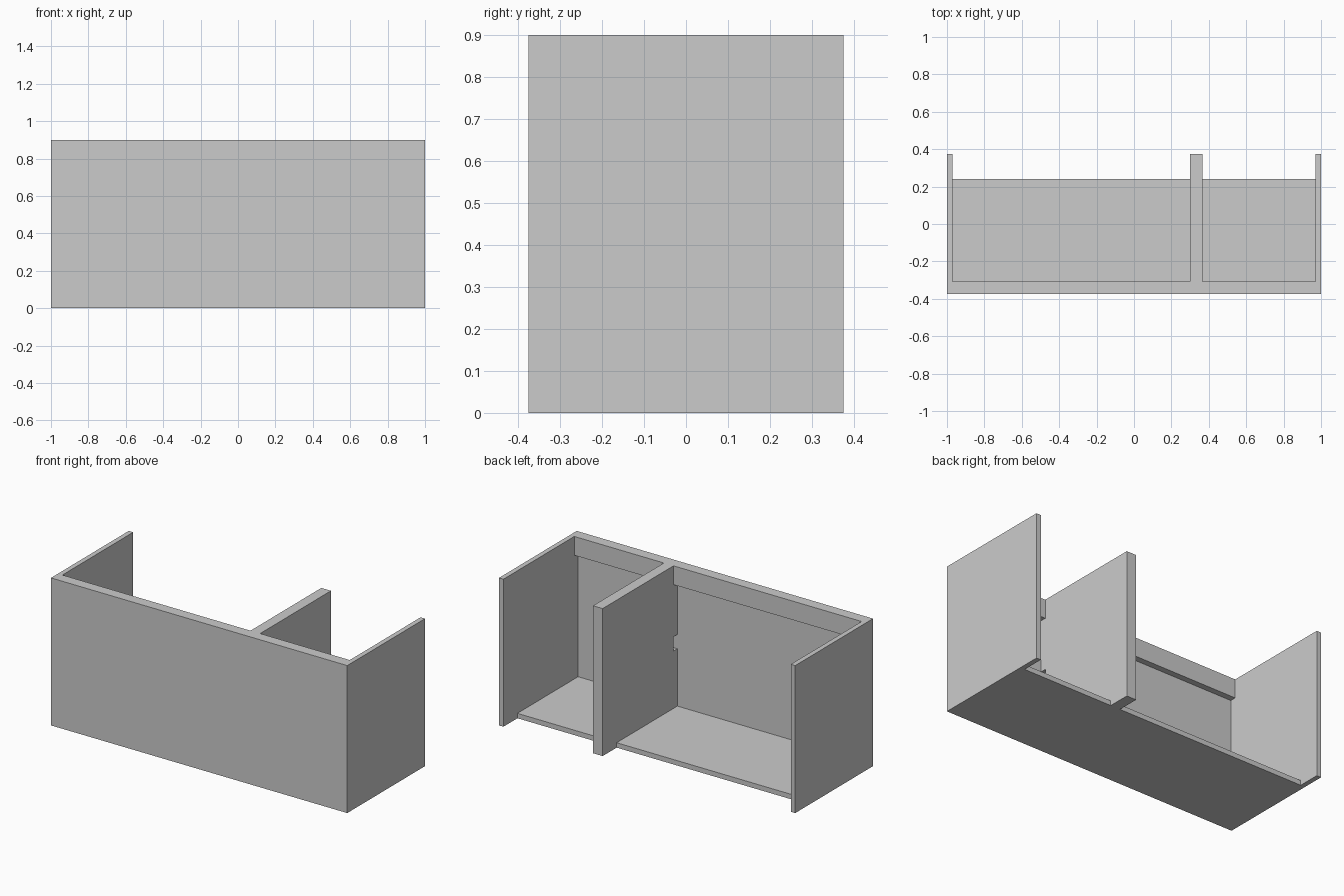
import bpy, bmesh

if "Cube" in bpy.data.objects:
    bpy.data.objects.remove(bpy.data.objects["Cube"])

W, D, H = 1.0, 0.375, 0.9      # half width, half depth, height
T = 0.03                       # board thickness
RAIL_Y = -0.308                # back face of the top rail
DIV = (0.30, 0.365)            # divider x range


def mesh_object(name, bm):
    bmesh.ops.recalc_face_normals(bm, faces=bm.faces)
    mesh = bpy.data.meshes.new(name)
    bm.to_mesh(mesh)
    bm.free()
    obj = bpy.data.objects.new(name, mesh)
    bpy.context.collection.objects.link(obj)
    return obj


def board(name, x, y, z):
    """Box between the given (min, max) ranges."""
    bm = bmesh.new()
    bmesh.ops.create_cube(bm, size=1)
    for v in bm.verts:
        v.co = [r[0] if c < 0 else r[1] for c, r in zip(v.co, (x, y, z))]
    return mesh_object(name, bm)


def extruded_board(name, profile, x):
    """Side (y, z) profile extruded along x."""
    bm = bmesh.new()
    face = bm.faces.new([bm.verts.new((x[0], y, z)) for y, z in profile])
    ext = bmesh.ops.extrude_face_region(bm, geom=[face])
    verts = [g for g in ext["geom"] if isinstance(g, bmesh.types.BMVert)]
    bmesh.ops.translate(bm, verts=verts, vec=(x[1] - x[0], 0, 0))
    return mesh_object(name, bm)


# Full-depth end panels
for side, x in (("left", (-W, -W + T)), ("right", (W - T, W))):
    board(side + "_end_panel", x, (-D, D), (0, H))

# Front panel between the ends
inner = (-W + T, W - T)
board("front_panel", inner, (-D, -D + T), (0, H))

# Thick divider with a cable notch against the front panel
y0 = -D + T
extruded_board("divider", [
    (y0, 0), (D, 0), (D, H), (y0, H),
    (y0, 0.467), (RAIL_Y, 0.467), (RAIL_Y, 0.38), (y0, 0.38)], DIV)

# Floor and top rail in each bay
for bay, x in (("left", (inner[0], DIV[0])), ("right", (DIV[1], inner[1]))):
    board(bay + "_floor", x, (y0, 0.24), (0, T))
    board(bay + "_top_rail", x, (y0, RAIL_Y), (0.785, H))
